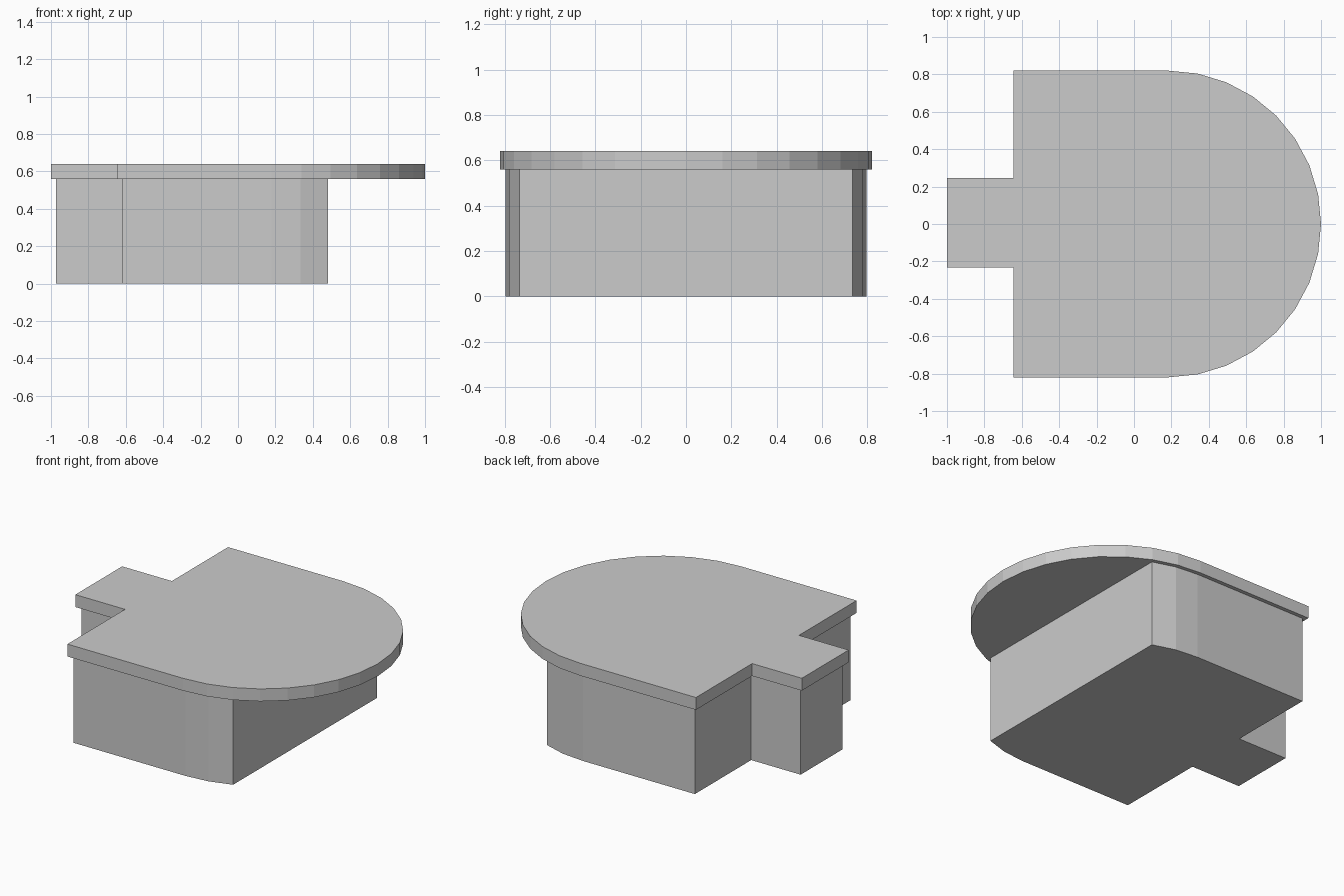
import bpy, bmesh, math

if "Cube" in bpy.data.objects:
    bpy.data.objects.remove(bpy.data.objects["Cube"])

grey = bpy.data.materials.new("plain_grey")
grey.diffuse_color = (0.6, 0.6, 0.6, 1)
grey.use_nodes = True
grey.node_tree.nodes["Principled BSDF"].inputs["Base Color"].default_value = grey.diffuse_color

CX = 0.18      # centre of the rounded end
STEP = math.radians(11.25)


def extrude_outline(name, pts, z0, z1):
    """Prism from a counter-clockwise outline."""
    bm = bmesh.new()
    base = bm.faces.new([bm.verts.new((x, y, z0)) for x, y in pts])
    top = bmesh.ops.extrude_face_region(bm, geom=[base])["geom"]
    verts = [v for v in top if isinstance(v, bmesh.types.BMVert)]
    bmesh.ops.translate(bm, verts=verts, vec=(0, 0, z1 - z0))
    bmesh.ops.recalc_face_normals(bm, faces=bm.faces[:])
    me = bpy.data.meshes.new(name)
    bm.to_mesh(me)
    bm.free()
    me.materials.append(grey)
    ob = bpy.data.objects.new(name, me)
    bpy.context.collection.objects.link(ob)
    return ob


def arc(r, first, last):
    return [(CX + r * math.cos(i * STEP), r * math.sin(i * STEP))
            for i in range(first, last + 1)]


def notched_back(x_tab, x_back, r, y_lo, y_hi):
    """Square back end with the narrow tab, from +y round to -y."""
    return [(x_back, r), (x_back, y_hi), (x_tab, y_hi),
            (x_tab, y_lo), (x_back, y_lo), (x_back, -r)]


# lid: full half-round front end, overhanging the body
extrude_outline("lid", arc(0.82, -8, 8)
                + notched_back(-1.0, -0.645, 0.82, -0.232, 0.246), 0.56, 0.64)

# body: same outline inset, rounded end cut off flat
R = 0.795
cut = [(0.48, -0.735), (0.48, 0.735)]
extrude_outline("body", cut + arc(R, 7, 8)
                + notched_back(-0.973, -0.62, R, -0.206, 0.22)
                + arc(R, -8, -7), 0.0, 0.56)
